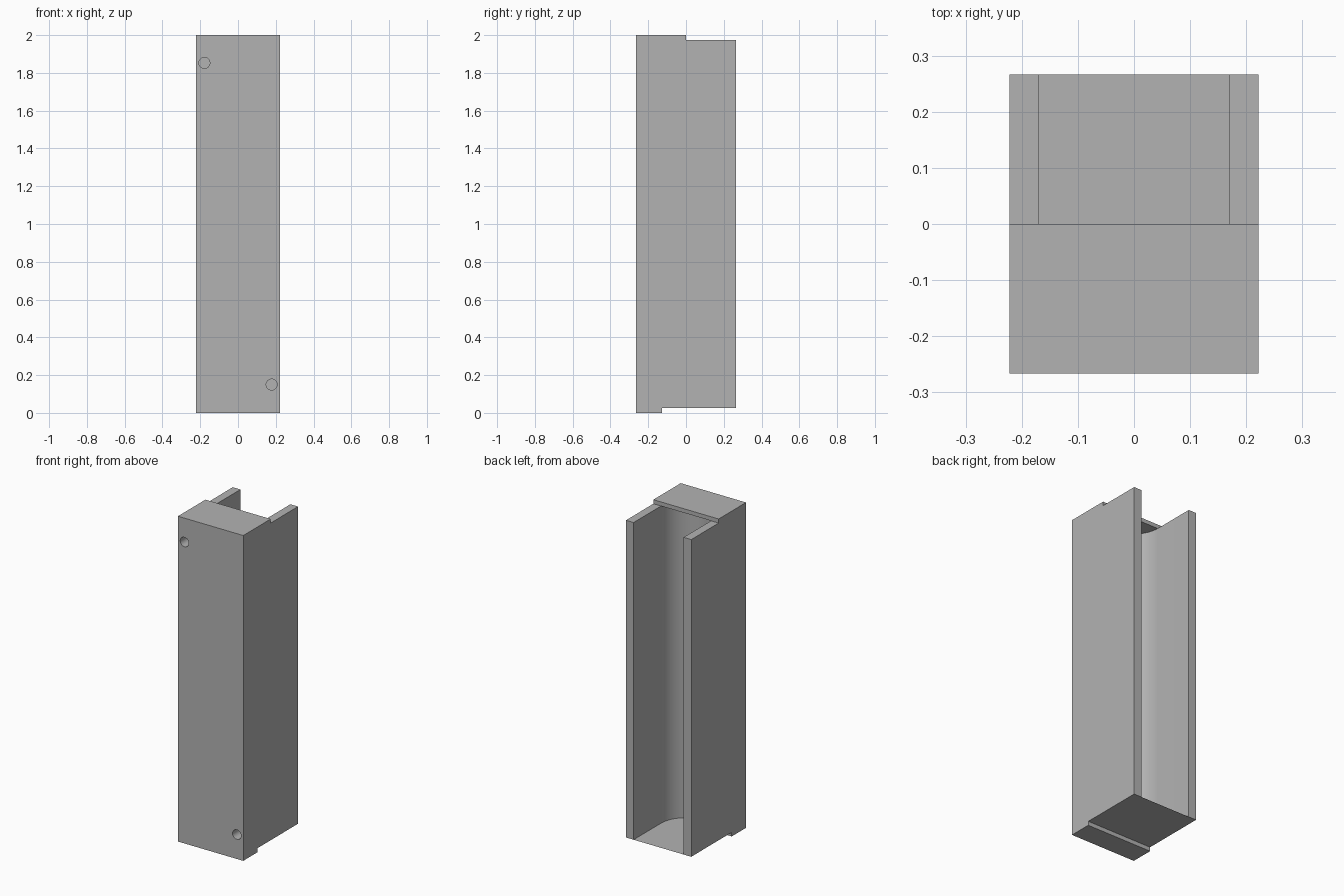
import bpy, bmesh, math
from mathutils import Vector

W, D, H = 0.222, 0.266, 2.0          # half width, half depth, height
R = 0.17                             # channel radius
LIP = 0.025                          # end plate thickness

old = bpy.data.objects.get("Cube")
if old:
    bpy.data.objects.remove(old, do_unlink=True)

grey = bpy.data.materials.new("plain grey")
grey.use_nodes = True
colour = (0.45, 0.45, 0.45, 1)
grey.diffuse_color = colour
grey.node_tree.nodes["Principled BSDF"].inputs["Base Color"].default_value = colour


def prism(name, outline, direction):
    """Extrude a closed outline of 3D points along a direction."""
    bm = bmesh.new()
    face = bm.faces.new([bm.verts.new(p) for p in outline])
    grown = bmesh.ops.extrude_face_region(bm, geom=[face])["geom"]
    moved = [v for v in grown if isinstance(v, bmesh.types.BMVert)]
    bmesh.ops.translate(bm, verts=moved, vec=Vector(direction))
    bmesh.ops.recalc_face_normals(bm, faces=bm.faces)
    mesh = bpy.data.meshes.new(name)
    bm.to_mesh(mesh)
    bm.free()
    mesh.materials.append(grey)
    obj = bpy.data.objects.new(name, mesh)
    bpy.context.collection.objects.link(obj)
    return obj


def block(name, x, y0, y1, z0, z1):
    return prism(name, [(-x, y0, z0), (x, y0, z0), (x, y1, z0), (-x, y1, z0)], (0, 0, z1 - z0))


def cut(body, cutter):
    cutter.hide_render = True
    mod = body.modifiers.new(cutter.name, 'BOOLEAN')
    mod.operation = 'DIFFERENCE'
    mod.solver = 'EXACT'
    mod.object = cutter
    bpy.context.view_layer.objects.active = body
    bpy.ops.object.modifier_apply(modifier=mod.name)
    bpy.data.objects.remove(cutter, do_unlink=True)


# Solid housing with the end plates left proud at the front
housing = block("channel_housing", W, -D, D, 0, H)
cut(housing, block("top_step", 1, 0, 1, H - LIP, H + 1))
cut(housing, block("bottom_step", 1, -0.127, 1, -1, LIP))

# Round-bottomed channel, open at the back
arc = [math.pi * (1 + i / 48) for i in range(49)]
outline = [(R * math.cos(a), R * math.sin(a), LIP) for a in arc]
outline += [(R, 1, LIP), (-R, 1, LIP)]
cut(housing, prism("channel", outline, (0, 0, H - 2 * LIP)))

# Blind screw holes in opposite corners of the front
for x, z in ((-0.178, 1.853), (0.178, 0.15)):
    turns = [math.tau * i / 32 for i in range(32)]
    ring = [(x + 0.029 * math.cos(a), -D - 0.1, z + 0.029 * math.sin(a)) for a in turns]
    cut(housing, prism("screw_hole", ring, (0, 0.2, 0)))

# Smooth curves, sharp corners
bpy.ops.object.select_all(action='DESELECT')
housing.select_set(True)
bpy.context.view_layer.objects.active = housing
bpy.ops.object.shade_smooth_by_angle(angle=math.radians(30))
